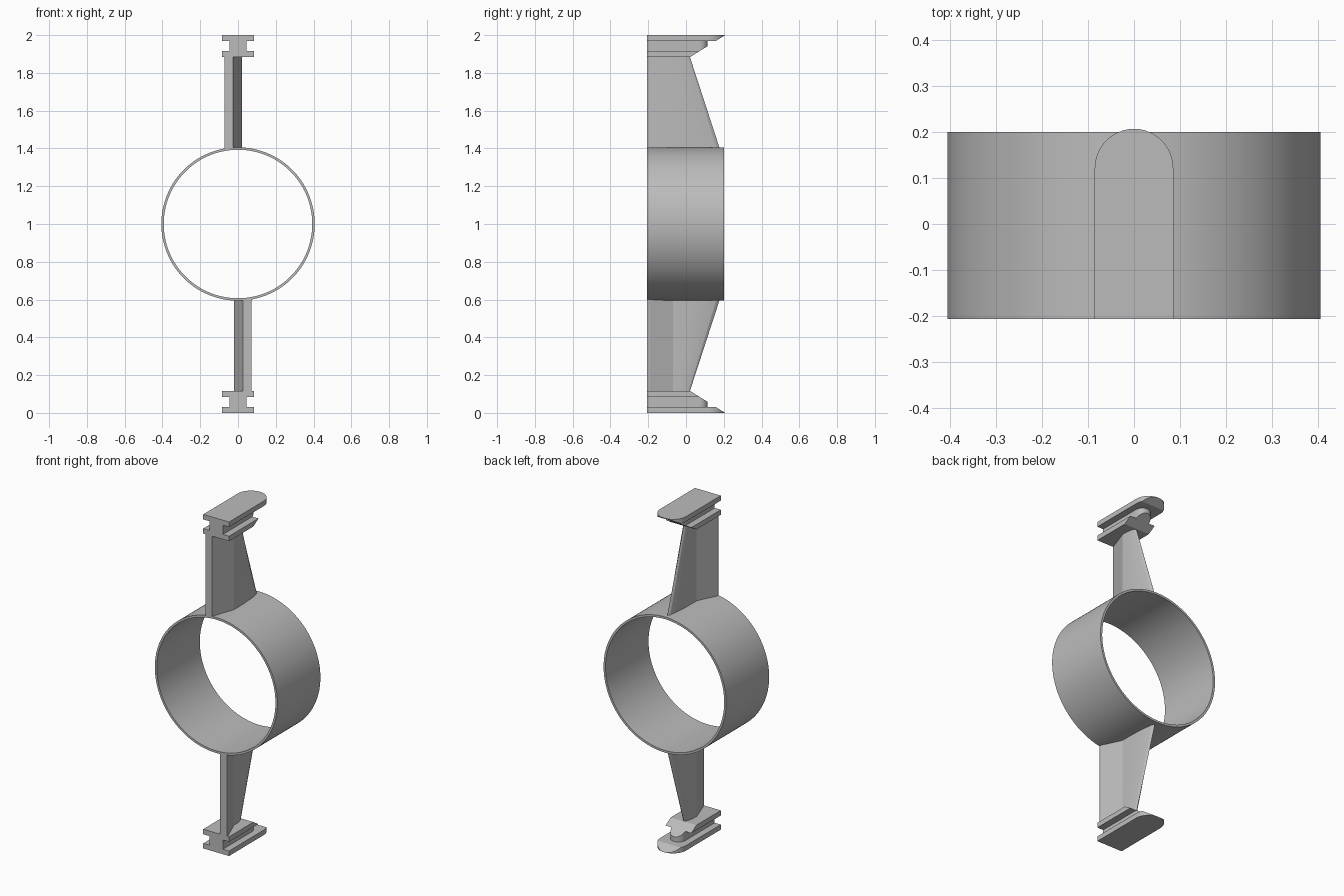
import bpy, bmesh
from math import pi, cos, sin, radians
from mathutils import Matrix, Vector

if "Cube" in bpy.data.objects:
    bpy.data.objects.remove(bpy.data.objects["Cube"])

FRONT, BACK = -0.207, 0.207      # depth limits
RING_OUT, RING_IN = 0.406, 0.393
PAD_BASE = 1.885                 # underside of the upper foot

grey = bpy.data.materials.new("plain_grey")
grey.use_nodes = True
grey.diffuse_color = (0.5, 0.5, 0.5, 1)
grey.node_tree.nodes["Principled BSDF"].inputs["Base Color"].default_value = (0.5, 0.5, 0.5, 1)


def finish(name, bm, turn=False):
    """Store the mesh; turn gives the half-turn copy on the lower side."""
    bmesh.ops.recalc_face_normals(bm, faces=bm.faces)
    if turn:
        bm.transform(Matrix.Translation((0, 0, 2)) @ Matrix.Rotation(pi, 4, 'Y'))
    mesh = bpy.data.meshes.new(name)
    bm.to_mesh(mesh)
    bm.free()
    mesh.materials.append(grey)
    obj = bpy.data.objects.new(name, mesh)
    bpy.context.collection.objects.link(obj)
    bpy.ops.object.select_all(action='DESELECT')
    obj.select_set(True)
    bpy.context.view_layer.objects.active = obj
    bpy.ops.object.shade_smooth_by_angle(angle=radians(20))
    return obj


def loft(low, z0, high, z1):
    """Closed solid between two outlines with equal point counts."""
    bm = bmesh.new()
    a = [bm.verts.new((x, y, z0)) for x, y in low]
    b = [bm.verts.new((x, y, z1)) for x, y in high]
    bm.faces.new(a[::-1])
    bm.faces.new(b)
    for i in range(len(a)):
        j = (i + 1) % len(a)
        bm.faces.new((a[i], a[j], b[j], b[i]))
    return bm


def tongue(half, end, steps=24):
    """Straight-sided plan with a rounded back end."""
    arc = [(half * cos(pi * i / steps), end - half + half * sin(pi * i / steps))
           for i in range(steps + 1)]
    return [(-half, FRONT), (half, FRONT)] + arc


def blade(tail):
    """Bent strut section: kinked front, tapering rounded tail."""
    knee = -0.07
    taper = [(0.4, 0.021), (0.75, 0.015), (0.93, 0.008)]
    side = [(w, knee + t * (tail - knee)) for t, w in taper]
    return ([(-0.071, FRONT), (-0.026, FRONT), (0.022, knee)] + side + [(0, tail)]
            + [(-x, y) for x, y in reversed(side)]
            + [(-0.022, knee), (-0.071, FRONT + 0.015)])


# Ring: a rectangle spun around the y axis
bm = bmesh.new()
corners = [(RING_IN, FRONT), (RING_OUT, FRONT), (RING_OUT, 0.2), (RING_IN, 0.2)]
verts = [bm.verts.new((r, y, 1)) for r, y in corners]
edges = [bm.edges.new((verts[i], verts[(i + 1) % 4])) for i in range(4)]
bmesh.ops.spin(bm, geom=verts + edges, cent=(0, 0, 1), axis=(0, 1, 0),
               angle=2 * pi, steps=128, use_merge=False)
bmesh.ops.remove_doubles(bm, verts=bm.verts, dist=0.0001)
finish("ring", bm)

# Feet: three stacked layers (half width, back end, bottom, top), cut by one slope
layers = {
    "outer_flange": (0.0855, BACK, 1.97, 2.0),
    "web": (0.045, 0.115, 1.914, 1.971),
    "inner_flange": (0.0855, BACK, PAD_BASE, 1.915),
}
slope_point = Vector((0, BACK, 2))
slope_normal = Vector((0, 0.115, -0.183))

for place, turn in (("upper", False), ("lower", True)):
    for part, (half, end, z0, z1) in layers.items():
        plan = tongue(half, end)
        bm = loft(plan, z0, plan, z1)
        geom = bm.verts[:] + bm.edges[:] + bm.faces[:]
        bmesh.ops.bisect_plane(bm, geom=geom, dist=1e-5, plane_co=slope_point,
                               plane_no=slope_normal, clear_outer=True)
        rim = [e for e in bm.edges if e.is_boundary]
        bmesh.ops.holes_fill(bm, edges=rim, sides=0)
        finish(f"{place}_{part}", bm, turn)

    # Strut: section shortens towards the foot
    bm = loft(blade(0.18), 1.396, blade(0.02), PAD_BASE + 0.001)
    finish(f"{place}_strut", bm, turn)
